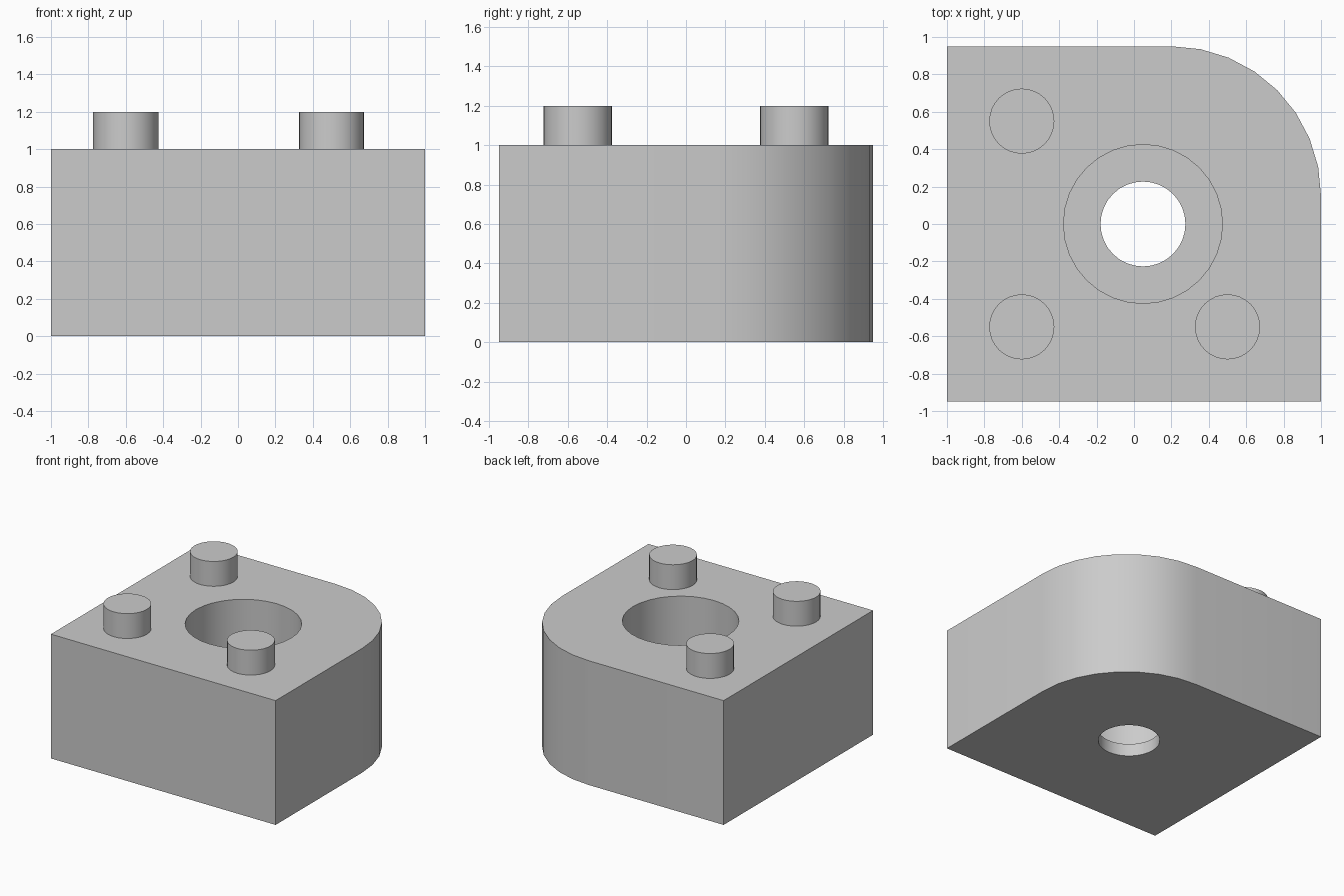
import bpy, bmesh, math

old = bpy.data.objects.get("Cube")
if old:
    bpy.data.objects.remove(old, do_unlink=True)

grey = bpy.data.materials.new("plain_grey")
grey.use_nodes = True
color = (0.6, 0.6, 0.6, 1)
grey.diffuse_color = color
grey.node_tree.nodes["Principled BSDF"].inputs["Base Color"].default_value = color


def arc(cx, cy, r, start, end, steps):
    """Points along an arc, angles in degrees, both ends included."""
    angles = [math.radians(start + (end - start) * i / steps) for i in range(steps + 1)]
    return [(cx + r * math.cos(a), cy + r * math.sin(a)) for a in angles]


def circle(cx, cy, r, sides=32):
    return arc(cx, cy, r, 0, 360, sides)[:-1]


def loft(name, rings):
    """Closed solid through a stack of (outline, height) rings."""
    bm = bmesh.new()
    loops = [[bm.verts.new((x, y, z)) for x, y in pts] for pts, z in rings]
    bm.faces.new(loops[0][::-1])
    bm.faces.new(loops[-1])
    for low, high in zip(loops, loops[1:]):
        for i in range(len(low)):
            j = (i + 1) % len(low)
            bm.faces.new((low[i], low[j], high[j], high[i]))
    bmesh.ops.recalc_face_normals(bm, faces=bm.faces)
    mesh = bpy.data.meshes.new(name)
    bm.to_mesh(mesh)
    bm.free()
    mesh.materials.append(grey)
    obj = bpy.data.objects.new(name, mesh)
    bpy.context.collection.objects.link(obj)
    return obj


def activate(obj):
    bpy.ops.object.select_all(action='DESELECT')
    obj.select_set(True)
    bpy.context.view_layer.objects.active = obj


# Block with one rounded corner
outline = [(-1, -0.95), (1, -0.95)] + arc(0.2, 0.15, 0.8, 0, 90, 8) + [(-1, 0.95)]
block = loft("block", [(outline, 0), (outline, 1)])

# Stepped bore: wide recess above a thin floor with a smaller through hole
wide = circle(0.048, 0, 0.425)
narrow = circle(0.048, 0, 0.227)
cutter = loft("bore_cutter", [(narrow, -0.1), (narrow, 0.1), (wide, 0.1), (wide, 1.1)])
cutter.hide_render = True
activate(block)
cut = block.modifiers.new("bore", 'BOOLEAN')
cut.operation = 'DIFFERENCE'
cut.solver = 'EXACT'
cut.object = cutter
bpy.ops.object.modifier_apply(modifier=cut.name)
bpy.data.objects.remove(cutter, do_unlink=True)

# Three locating pegs on the top face
pegs = {"back_right_peg": (-0.6, 0.55),
        "front_right_peg": (-0.6, -0.55),
        "front_left_peg": (0.5, -0.55)}
parts = [block]
for name, (x, y) in pegs.items():
    ring = circle(x, y, 0.174)
    parts.append(loft(name, [(ring, 1), (ring, 1.2)]))

# Smooth round walls, crisp edges
for part in parts:
    activate(part)
    bpy.ops.object.shade_smooth_by_angle(angle=math.radians(30))
